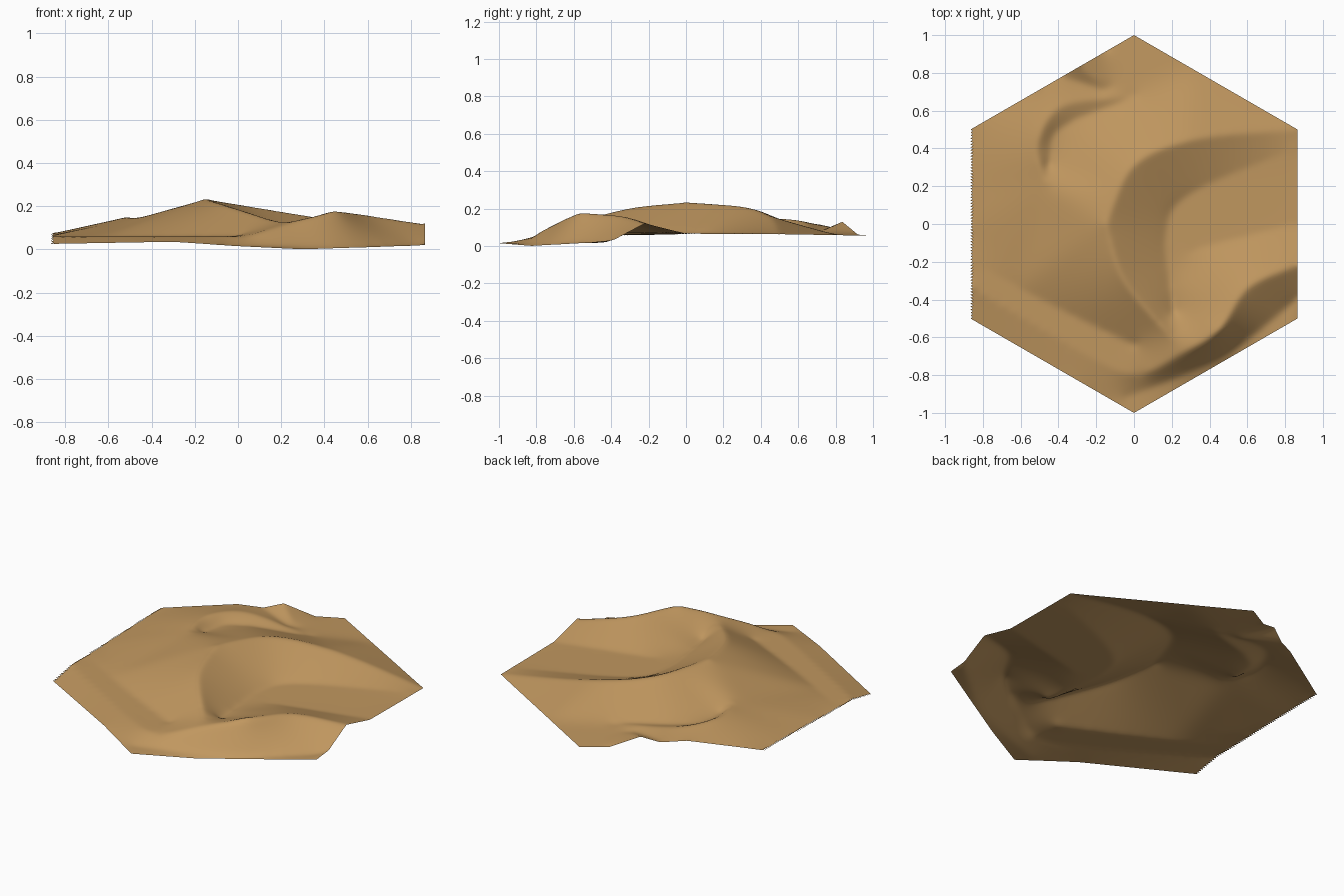
import bpy
import bmesh
import math
from mathutils import Vector
from mathutils.bvhtree import BVHTree
from mathutils.geometry import delaunay_2d_cdt, interpolate_bezier
from mathutils.kdtree import KDTree

cube = bpy.data.objects.get("Cube")
if cube:
    bpy.data.objects.remove(cube, do_unlink=True)

RINGS = 64
SAMPLES = 14
FLOOR = .06
corners = [Vector((math.sin(a), -math.cos(a), 0))
           for a in (math.radians(60 * i) for i in range(6))]
creases = []


def add_line(points, height_rule):
    """Smooth plan curve through the points, with its height set by a rule on x."""
    path = [Vector((x, y, height_rule(x))) for x, y in points]
    path = [2 * path[0] - path[1]] + path + [2 * path[-1] - path[-2]]
    for before, start, end, after in zip(path, path[1:], path[2:], path[3:]):
        for p in interpolate_bezier(start, start + (end - before) / 6,
                                    end - (after - start) / 6, end, SAMPLES):
            p.z = height_rule(p.x)
            creases.append(p)


def add_crest(points, top_x, peak, west_slope, east_slope):
    """Crest falling evenly from its peak on both sides, down to the floor."""
    def height(x):
        slope = east_slope if x > top_x else west_slope
        return max(FLOOR, peak - slope * abs(x - top_x))
    add_line(points, height)


def add_foot(points, height=FLOOR):
    """Level line where a slope meets the ground."""
    add_line(points, lambda x: height)


# Main dune: the two horns share a peak, so each has its own slope
add_crest([(.85, .5), (.33, .45), (0, .31), (-.15, 0)], -.15, .236, 0, .168)
add_crest([(-.15, 0), (-.05, -.3), (.2, -.6)], -.15, .236, 0, .31)
add_foot([(.85, .4), (.3, .16), (.17, -.05), (.21, -.46)], .067)
add_foot([(-.85, -.2), (-.45, -.42), (0, -.64)])

# Front dune, its long western lip, and its steep outer side
add_crest([(.85, -.22), (.6, -.34), (.45, -.56), (.25, -.69), (.03, -.79),
           (-.2, -.72), (-.85, -.34)], .45, .185, .3, .16)
add_foot([(-.03, -.91), (.3, -.78), (.52, -.67), (.85, -.41)], .015)
add_foot([(.3, -.14), (.85, 0)], .066)

# Small dune with its hollow
add_crest([(-.47, .23), (-.51, .42), (-.38, .62), (0, .68)], -.5, .152, .1, .165)
add_crest([(-.45, .31), (-.4, .5), (-.06, .645)], -.45, .108, 0, .08)

# Dune cut by the tile edge
add_crest([(-.28, .825), (-.13, .72)], -.28, .128, 0, .37)
add_crest([(-.37, .775), (-.17, .705)], -.37, .1, 0, .12)

# Tile rim: corner heights, and (fraction, height) along the sides between
corner_heights = [.015, .02, .062, .055, .075, .025]
side_heights = [
    [(.35, 0), (.7, .01)],
    [(.12, .035), (.28, .12), (.5, .066)],
    [],
    [(.16, .06), (.33, .13), (.44, .1), (.58, .115)],
    [(.83, .056)],
    [(.65, .035)],
]
rim = []
for i, between in enumerate(side_heights):
    j = (i + 1) % 6
    profile = [(0, corner_heights[i])] + between + [(1, corner_heights[j])]
    for (t0, z0), (t1, z1) in zip(profile, profile[1:]):
        for k in range(SAMPLES):
            f = k / SAMPLES
            p = corners[i].lerp(corners[j], t0 + (t1 - t0) * f)
            p.z = z0 + (z1 - z0) * f
            rim.append(p)

# Rough surface spanning all the lines
guides = rim + creases
flat, _, tris, origins, _, _ = delaunay_2d_cdt([p.xy for p in guides], [], [], 0, 1e-5)
rough = [Vector((v.x, v.y, guides[o[0]].z)) for v, o in zip(flat, origins)]
surface = BVHTree.FromPolygons(rough, [list(t) for t in tris])


def height_at(point):
    start = Vector((point.x * .998, point.y * .998, 1))
    hit = surface.ray_cast(start, Vector((0, 0, -1)))[0]
    if hit is None:
        hit = surface.find_nearest(Vector((point.x, point.y, FLOOR)))[0]
    return hit.z


# Fine hexagonal grid draped over the rough surface
bm = bmesh.new()
grid = {}
for q in range(-RINGS, RINGS + 1):
    for r in range(-RINGS, RINGS + 1):
        if abs(q + r) <= RINGS:
            point = (corners[1] * q + corners[2] * r) / RINGS
            point.z = height_at(point)
            grid[q, r] = bm.verts.new(point)
for q, r in grid:
    right, upper, far = (q + 1, r), (q, r + 1), (q + 1, r + 1)
    for keys in (((q, r), right, upper), (right, far, upper)):
        if all(k in grid for k in keys):
            bm.faces.new([grid[k] for k in keys])

# Wind-smoothed slopes between crisp crests
tree = KDTree(len(creases))
for i, p in enumerate(creases):
    tree.insert((p.x, p.y, 0), i)
tree.balance()
inner = [v for v in bm.verts if not v.is_boundary]
slopes = [v for v in inner if tree.find((v.co.x, v.co.y, 0))[2] > 1 / RINGS]


def relax(verts, passes):
    for _ in range(passes):
        bmesh.ops.smooth_vert(bm, verts=verts, factor=.5, use_axis_x=False,
                              use_axis_y=False, use_axis_z=True)


relax(slopes, 40)
relax(inner, 3)
for f in bm.faces:
    f.smooth = True

mesh = bpy.data.meshes.new("dune_tile")
bm.to_mesh(mesh)
bm.free()
dune_tile = bpy.data.objects.new("dune_tile", mesh)
bpy.context.collection.objects.link(dune_tile)

# Sand colour
sand = bpy.data.materials.new("sand")
sand.use_nodes = True
colour = (.53, .31, .115, 1)
sand.diffuse_color = colour
sand.node_tree.nodes["Principled BSDF"].inputs["Base Color"].default_value = colour
mesh.materials.append(sand)
